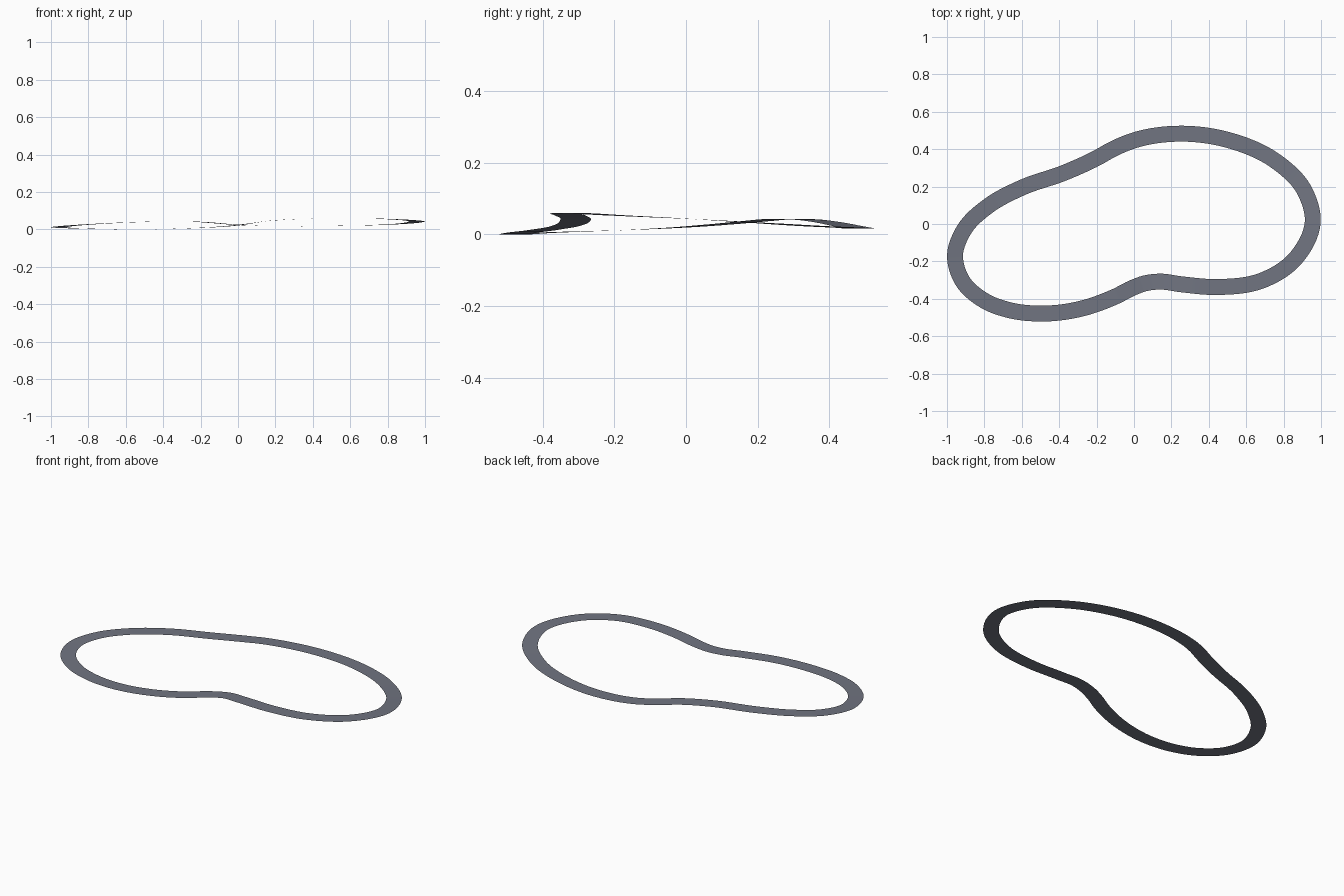
import bpy, bmesh
from mathutils import Vector

if "Cube" in bpy.data.objects:
    bpy.data.objects.remove(bpy.data.objects["Cube"])

HALF_WIDTH = 0.0425
STEPS = 8

# centre line of the track, counter-clockwise from the right end
PATH = [
    (.956, .015, .043), (.905, .19, .033), (.752, .34, .024), (.5, .45, .019),
    (.25, .483, .017), (.0, .447, .024), (-.11, .402, .033), (-.2, .352, .040),
    (-.37, .275, .043), (-.6, .194, .037), (-.78, .096, .028), (-.905, -.025, .019),
    (-.957, -.17, .012), (-.92, -.3, .008), (-.8, -.41, .004), (-.66, -.462, .001),
    (-.5, -.479, 0), (-.3, -.457, .005), (-.1, -.388, .014), (0, -.338, .023),
    (.06, -.317, .031), (.14, -.308, .043), (.25, -.322, .052), (.45, -.337, .058),
    (.68, -.304, .059), (.855, -.194, .053),
]


def smooth_loop(pts, steps):
    """Closed Catmull-Rom curve with chord-length tangents."""
    p = [Vector(q) for q in pts]
    n = len(p)
    out = []
    for i in range(n):
        a, b, c, d = (p[(i + k) % n] for k in (-1, 0, 1, 2))
        l0, l1, l2 = ((b - a).length, (c - b).length, (d - c).length)
        m0 = ((b - a) / l0 * l1 + (c - b) / l1 * l0) / (l0 + l1) * l1
        m1 = ((c - b) / l1 * l2 + (d - c) / l2 * l1) / (l1 + l2) * l1
        for s in range(steps):
            t = s / steps
            out.append(b * (2*t**3 - 3*t**2 + 1) + m0 * (t**3 - 2*t**2 + t)
                       + c * (3*t**2 - 2*t**3) + m1 * (t**3 - t**2))
    return out


# flat ribbon swept along the centre line
line = smooth_loop(PATH, STEPS)
n = len(line)
bm = bmesh.new()
rows = []
for i, p in enumerate(line):
    t = line[(i + 1) % n] - line[i - 1]
    side = Vector((t.y, -t.x, 0)).normalized() * HALF_WIDTH
    rows.append((bm.verts.new(p + side), bm.verts.new(p - side)))
for i in range(n):
    (a, b), (c, d) = rows[i], rows[(i + 1) % n]
    bm.faces.new((a, c, d, b)).smooth = True

mesh = bpy.data.meshes.new("track_surface")
bm.to_mesh(mesh)
bm.free()
track = bpy.data.objects.new("track_surface", mesh)
bpy.context.collection.objects.link(track)

# asphalt colour
mat = bpy.data.materials.new("asphalt grey")
mat.diffuse_color = (.165, .177, .22, 1)
mat.use_nodes = True
mat.node_tree.nodes["Principled BSDF"].inputs["Base Color"].default_value = mat.diffuse_color
mesh.materials.append(mat)
